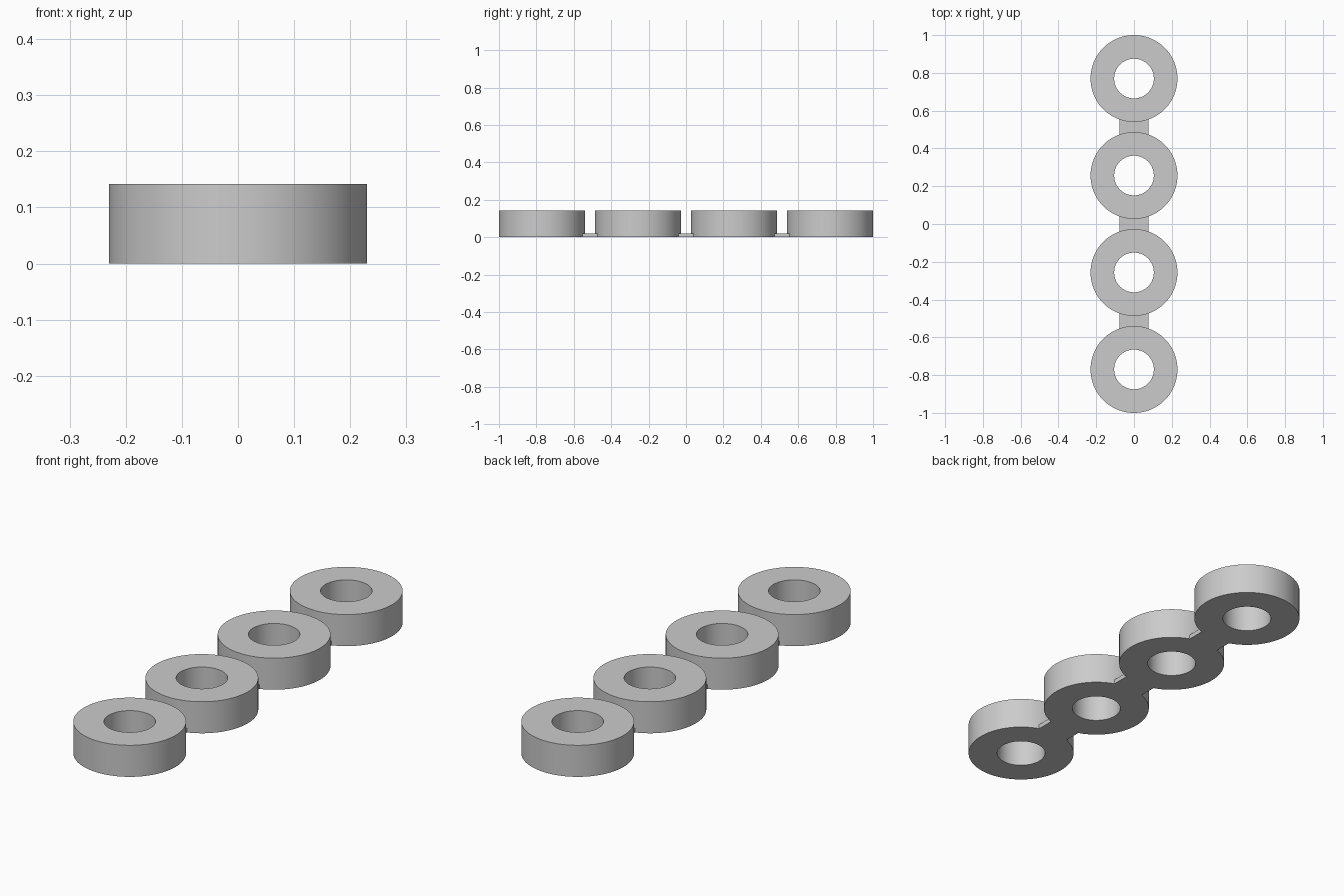
import bpy, bmesh, math

cube = bpy.data.objects.get("Cube")
if cube:
    bpy.data.objects.remove(cube)

OUTER, INNER, HEIGHT = 0.23, 0.105, 0.142
PITCH = (2 - 2 * OUTER) / 3
BRIDGE_HALF, BRIDGE_HEIGHT = 0.078, 0.02
SIDES = 96

grey = bpy.data.materials.new("plain grey")
grey.use_nodes = True
grey.diffuse_color = (0.6, 0.6, 0.6, 1)
grey.node_tree.nodes["Principled BSDF"].inputs["Base Color"].default_value = grey.diffuse_color


def add_object(name, bm, y):
    bmesh.ops.recalc_face_normals(bm, faces=bm.faces)
    mesh = bpy.data.meshes.new(name)
    bm.to_mesh(mesh)
    bm.free()
    mesh.materials.append(grey)
    obj = bpy.data.objects.new(name, mesh)
    obj.location.y = y
    bpy.context.collection.objects.link(obj)
    bpy.ops.object.select_all(action='DESELECT')
    obj.select_set(True)
    bpy.context.view_layer.objects.active = obj
    bpy.ops.object.shade_smooth_by_angle(angle=math.radians(30))


# Thick ring: a rectangular section swept round the vertical axis
def ring(name, y):
    bm = bmesh.new()
    section = [(INNER, 0), (OUTER, 0), (OUTER, HEIGHT), (INNER, HEIGHT)]
    loops = []
    for i in range(SIDES):
        a = math.tau * i / SIDES
        loops.append([bm.verts.new((r * math.cos(a), r * math.sin(a), z)) for r, z in section])
    for i, here in enumerate(loops):
        after = loops[(i + 1) % SIDES]
        for j in range(4):
            k = (j + 1) % 4
            bm.faces.new((here[j], after[j], after[k], here[k]))
    add_object(name, bm, y)


# Thin bridge: a plate whose hollow ends hug the neighbouring rings
def bridge(name, y):
    bm = bmesh.new()
    xs = [BRIDGE_HALF * (i / 8 - 1) for i in range(17)]
    edge = [(x, PITCH / 2 - math.sqrt(OUTER ** 2 - x * x) + 0.001) for x in xs]
    strips = [[bm.verts.new((x, s * d, 0)) for x, d in edge] for s in (-1, 1)]
    for i in range(16):
        bm.faces.new((strips[0][i], strips[0][i + 1], strips[1][i + 1], strips[1][i]))
    top = bmesh.ops.extrude_face_region(bm, geom=bm.faces[:])["geom"]
    bmesh.ops.translate(bm, vec=(0, 0, BRIDGE_HEIGHT),
                        verts=[v for v in top if isinstance(v, bmesh.types.BMVert)])
    add_object(name, bm, y)


for n in range(4):
    ring(f"ring_{n + 1}", (n - 1.5) * PITCH)
for n in range(3):
    bridge(f"bridge_{n + 1}", (n - 1) * PITCH)
